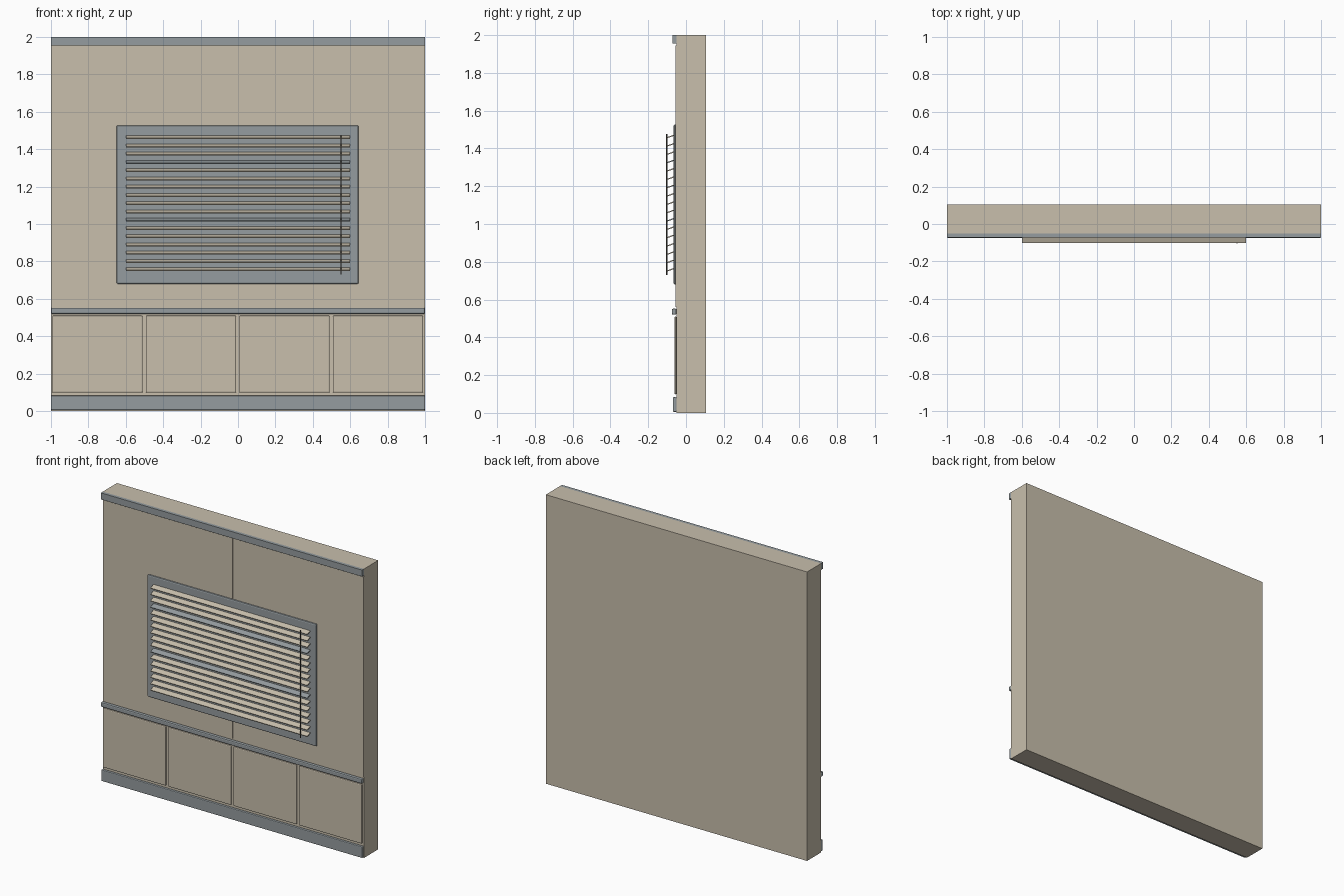
import bpy
import math

cube = bpy.data.objects.get("Cube")
if cube:
    bpy.data.objects.remove(cube, do_unlink=True)


def material(name, colour):
    mat = bpy.data.materials.new(name)
    mat.use_nodes = True
    mat.diffuse_color = (*colour, 1)
    mat.node_tree.nodes["Principled BSDF"].inputs["Base Color"].default_value = (*colour, 1)
    return mat


BEIGE = material("warm_beige", (0.58, 0.52, 0.415))
GREY = material("slate_grey", (0.30, 0.335, 0.35))
DARK = material("dark_cord", (0.10, 0.09, 0.075))


def box(name, x, y, z, mat, bevel=0.0):
    """Box spanning the given (low, high) ranges, with optional bevelled edges."""
    ranges = (x, y, z)
    bpy.ops.mesh.primitive_cube_add(size=1, location=[(a + b) / 2 for a, b in ranges])
    ob = bpy.context.object
    ob.name = name
    ob.scale = [b - a for a, b in ranges]
    bpy.ops.object.transform_apply(location=False, rotation=False, scale=True)
    ob.data.materials.append(mat)
    if bevel:
        mod = ob.modifiers.new("Bevel", "BEVEL")
        mod.width = bevel
        mod.segments = 2
    return ob


# Wall core and the two thin upper facing boards with a seam between them
FACE = -0.05
FULL = (-1, 1)
box("wall", FULL, (FACE, 0.105), (0, 2), BEIGE)
for side, x in (("right", (-0.995, -0.004)), ("left", (0.004, 0.998))):
    box("upper_board_" + side, x, (FACE - 0.005, FACE), (0.56, 1.945), BEIGE)

# Horizontal trim
box("crown_trim", FULL, (-0.072, FACE), (1.955, 2), GREY)
box("chair_rail", FULL, (-0.075, FACE), (0.52, 0.552), GREY, 0.007)
box("skirting", FULL, (-0.07, FACE), (0.005, 0.083), GREY, 0.005)

# Lower wainscot panels
for i in range(4):
    x = -0.993 + i * 0.5
    box(f"wainscot_panel_{i + 1}", (x, x + 0.483), (-0.062, FACE), (0.098, 0.51), BEIGE, 0.007)

# Window surround
box("window_frame", (-0.65, 0.645), (-0.066, FACE), (0.68, 1.527), GREY, 0.008)

# Blind slats, sloping down towards the front, with two grey ones
for i in range(17):
    z = 1.463 - i * 0.0441
    mat = GREY if i in (3, 10) else BEIGE
    slat = box(f"blind_slat_{i + 1}", (-0.6, 0.6), (-0.101, -0.065), (z - 0.003, z + 0.003), mat)
    slat.rotation_euler.x = math.radians(20)

# Pull cord
bpy.ops.mesh.primitive_cylinder_add(vertices=8, radius=0.003, depth=0.745, location=(0.55, -0.102, 1.103))
bpy.context.object.name = "pull_cord"
bpy.context.object.data.materials.append(DARK)
bpy.ops.object.shade_smooth_by_angle()
